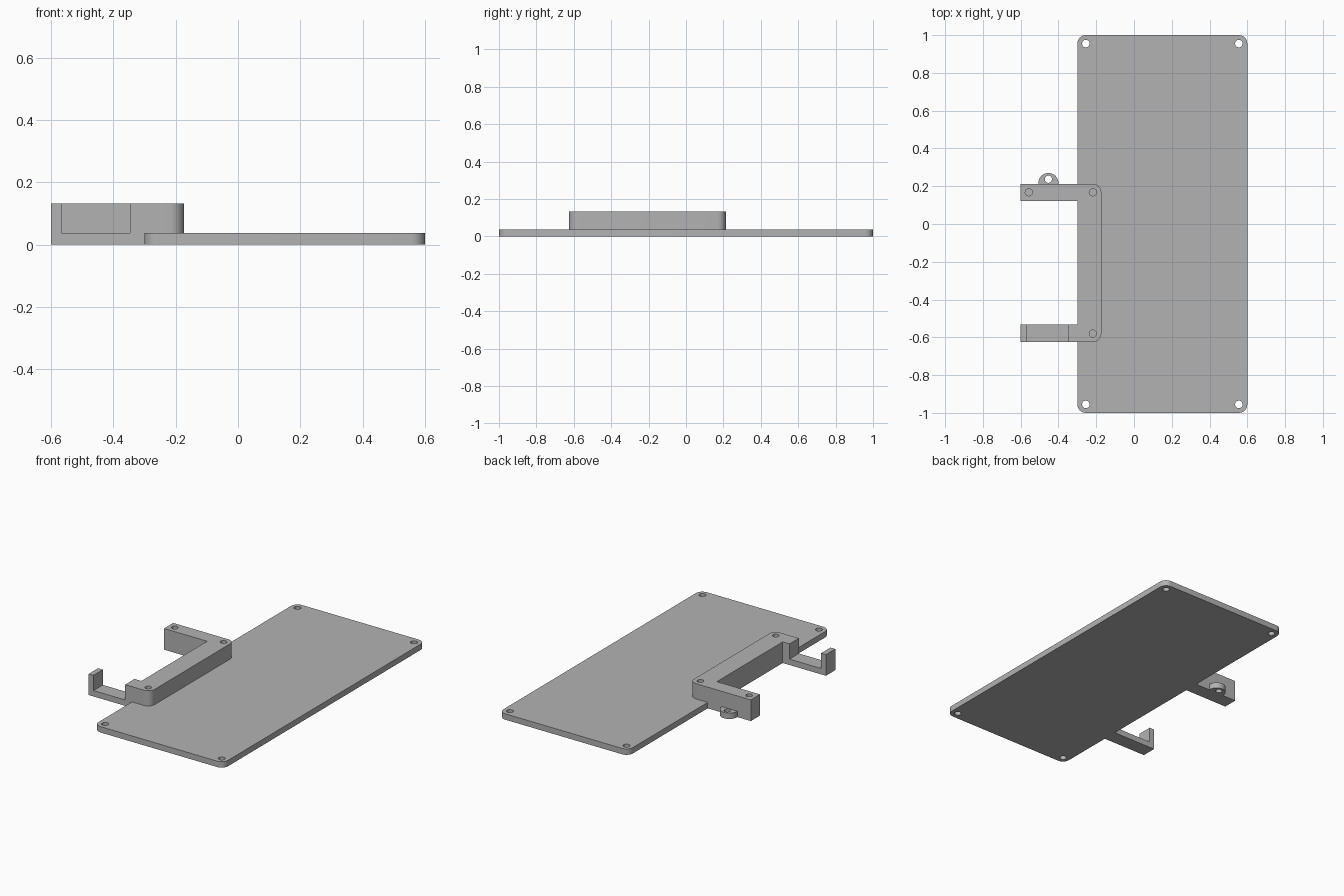
import bpy, bmesh, math
from mathutils import Vector

old = bpy.data.objects.get("Cube")
if old:
    bpy.data.objects.remove(old, do_unlink=True)

grey = bpy.data.materials.new("mid grey")
grey.use_nodes = True
grey.diffuse_color = (0.45, 0.45, 0.45, 1)
grey.node_tree.nodes["Principled BSDF"].inputs["Base Color"].default_value = grey.diffuse_color

PLATE_TOP, TOP = 0.037, 0.133
LEFT, EDGE, SPINE, RIGHT = -0.60, -0.30, -0.173, 0.60


def rounded(corners, steps=8):
    """Outline from (x, y, radius) corners given anticlockwise."""
    pts = []
    for i, (x, y, r) in enumerate(corners):
        p = Vector((x, y))
        if r == 0:
            pts.append(p)
            continue
        a = (Vector(corners[i - 1][:2]) - p).normalized()
        b = (Vector(corners[(i + 1) % len(corners)][:2]) - p).normalized()
        c = p + (a + b) * r
        for k in range(steps + 1):
            t = k / steps * math.pi / 2
            pts.append(c - b * r * math.cos(t) - a * r * math.sin(t))
    return pts


def circle(x, y, r, n=32):
    return [Vector((x + r * math.cos(i * math.tau / n), y + r * math.sin(i * math.tau / n)))
            for i in range(n)]


def box(x0, y0, x1, y1):
    return [Vector(p) for p in ((x0, y0), (x1, y0), (x1, y1), (x0, y1))]


def prism(name, outline, z0, z1):
    bm = bmesh.new()
    face = bm.faces.new([bm.verts.new((p.x, p.y, z0)) for p in outline])
    ext = bmesh.ops.extrude_face_region(bm, geom=[face])
    bmesh.ops.translate(bm, vec=(0, 0, z1 - z0),
                        verts=[g for g in ext["geom"] if isinstance(g, bmesh.types.BMVert)])
    bmesh.ops.recalc_face_normals(bm, faces=bm.faces)
    mesh = bpy.data.meshes.new(name)
    bm.to_mesh(mesh)
    bm.free()
    mesh.materials.append(grey)
    obj = bpy.data.objects.new(name, mesh)
    bpy.context.collection.objects.link(obj)
    return obj


def activate(obj):
    bpy.ops.object.select_all(action='DESELECT')
    obj.select_set(True)
    bpy.context.view_layer.objects.active = obj


def cut(obj, outline, z0, z1):
    cutter = prism("cutter", outline, z0, z1)
    cutter.hide_render = True
    mod = obj.modifiers.new("cut", 'BOOLEAN')
    mod.operation, mod.solver, mod.object = 'DIFFERENCE', 'EXACT', cutter
    activate(obj)
    bpy.ops.object.modifier_apply(modifier=mod.name)
    bpy.data.objects.remove(cutter, do_unlink=True)


# Base plate with a through hole in each corner
r = 0.045
plate = prism("base_plate", rounded([(EDGE, -1, r), (RIGHT, -1, r), (RIGHT, 1, r), (EDGE, 1, r)]),
              0, PLATE_TOP)
for x in (EDGE + r, RIGHT - r):
    for y in (-1 + r, 1 - r):
        cut(plate, circle(x, y, 0.02), -0.1, 0.2)

# C-shaped bracket resting on the plate edge, its arms reaching down beside it
F0, F1, B0, B1 = -0.625, -0.532, 0.122, 0.213
bracket = prism("bracket", rounded([
    (LEFT, F0, 0), (SPINE, F0, 0.045), (SPINE, B1, 0.045), (LEFT, B1, 0),
    (LEFT, B0, 0), (EDGE, B0, 0), (EDGE, F1, 0), (LEFT, F1, 0)]), 0, TOP)
cut(bracket, box(EDGE, -0.8, 0, 0.4), -0.1, PLATE_TOP)

# Notch in the front arm leaves a thin hook at its end
cut(bracket, box(-0.567, -0.7, -0.347, -0.45), PLATE_TOP, 0.3)

# Blind screw holes in the bracket top
for x, y in ((-0.557, 0.168), (-0.218, 0.168), (-0.218, -0.58)):
    cut(bracket, circle(x, y, 0.019), 0.06, 0.3)

# Small eyelet on the back arm
eyelet = prism("eyelet", circle(-0.453, 0.217, 0.053), 0, PLATE_TOP)
cut(eyelet, box(-0.6, 0, -0.3, B1), -0.1, 0.2)
cut(eyelet, circle(-0.453, 0.237, 0.019), -0.1, 0.2)

for obj in (plate, bracket, eyelet):
    activate(obj)
    bpy.ops.object.shade_smooth_by_angle(angle=math.radians(30))
